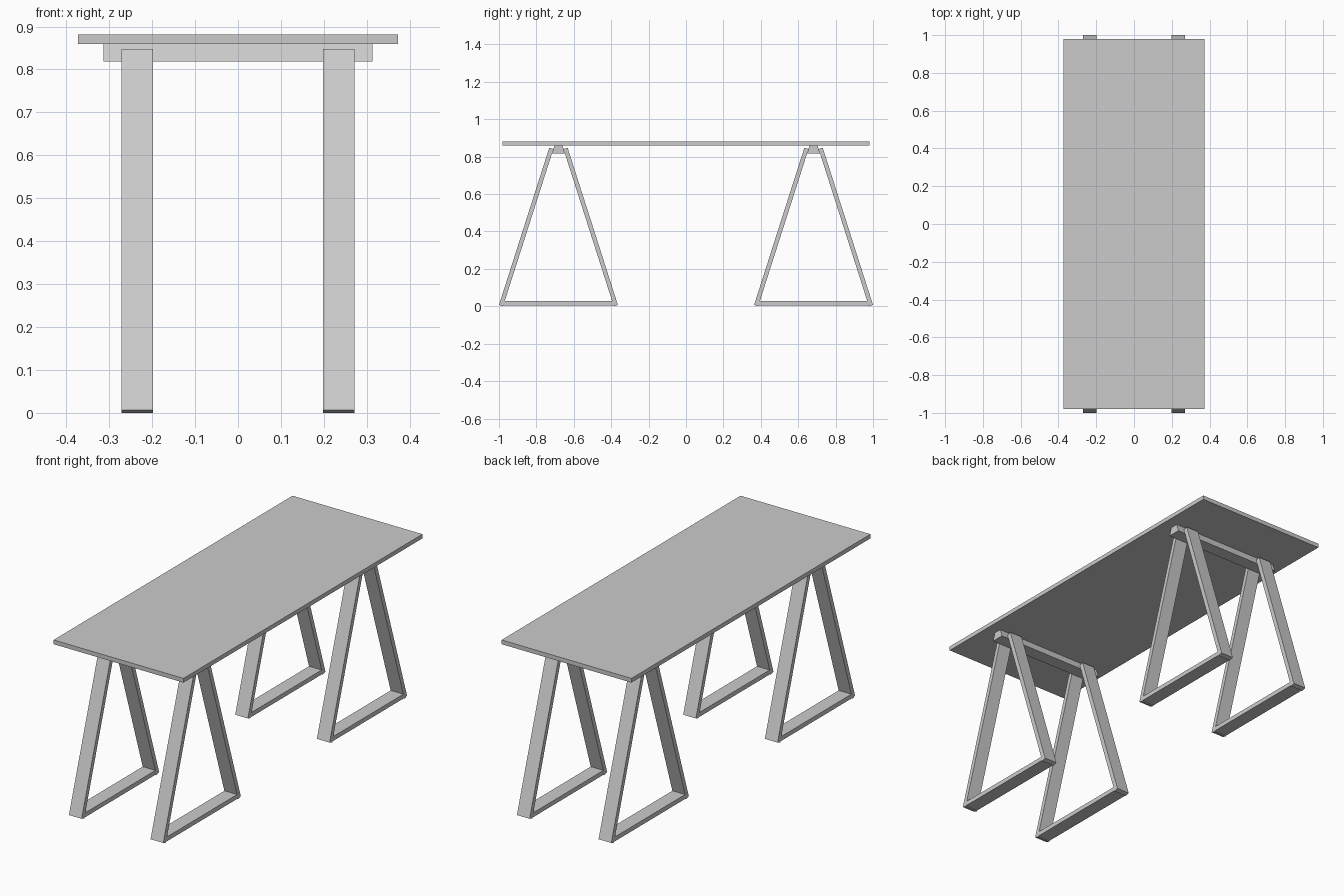
import bpy, bmesh

if "Cube" in bpy.data.objects:
    bpy.data.objects.remove(bpy.data.objects["Cube"])

TRESTLE_Y = 0.682                     # centre of each trestle
FOOT, HEAD = (0.318, 0.007), (0.049, 0.848)   # outer edge of a leg (y offset, z)
SLOPE = (FOOT[0] - HEAD[0]) / (HEAD[1] - FOOT[1])
THICK_Y, THICK_Z = 0.022, 0.007       # leg thickness vector


def prism(name, profile, x0, x1):
    """Extrude a closed (y, z) profile from x0 to x1."""
    bm = bmesh.new()
    face = bm.faces.new([bm.verts.new((x0, y, z)) for y, z in profile])
    ext = bmesh.ops.extrude_face_region(bm, geom=[face])
    moved = [v for v in ext["geom"] if isinstance(v, bmesh.types.BMVert)]
    bmesh.ops.translate(bm, verts=moved, vec=(x1 - x0, 0, 0))
    bmesh.ops.recalc_face_normals(bm, faces=bm.faces[:])
    mesh = bpy.data.meshes.new(name)
    bm.to_mesh(mesh)
    bm.free()
    obj = bpy.data.objects.new(name, mesh)
    bpy.context.collection.objects.link(obj)
    return obj


def inner(z):
    """Half-gap between the inner leg faces at height z."""
    return FOOT[0] - THICK_Y - z * SLOPE


def trapezoid(cy, z0, z1):
    a, b = inner(z0), inner(z1)
    return [(cy - a, z0), (cy + a, z0), (cy + b, z1), (cy - b, z1)]


# Table top
prism("table_top", [(-0.98, 0.859), (0.98, 0.859), (0.98, 0.881), (-0.98, 0.881)],
      -0.373, 0.373)

for end, cy in (("front", -TRESTLE_Y), ("back", TRESTLE_Y)):
    # Tapered beam wedged between the leg heads
    prism(f"{end}_beam", trapezoid(cy, 0.818, 0.859), -0.313, 0.313)

    for side, x0 in (("left", -0.271), ("right", 0.198)):
        x1 = x0 + 0.073
        # Pair of leaning legs with square-cut ends
        for lean, s in (("forward", -1), ("rear", 1)):
            leg = [FOOT, HEAD,
                   (HEAD[0] - THICK_Y, HEAD[1] - THICK_Z),
                   (FOOT[0] - THICK_Y, FOOT[1] - THICK_Z)]
            prism(f"{end}_{side}_{lean}_leg", [(cy + s * y, z) for y, z in leg], x0, x1)
        # Floor stretcher joining the feet
        prism(f"{end}_{side}_stretcher", trapezoid(cy, 0.004, 0.027), x0, x1)
